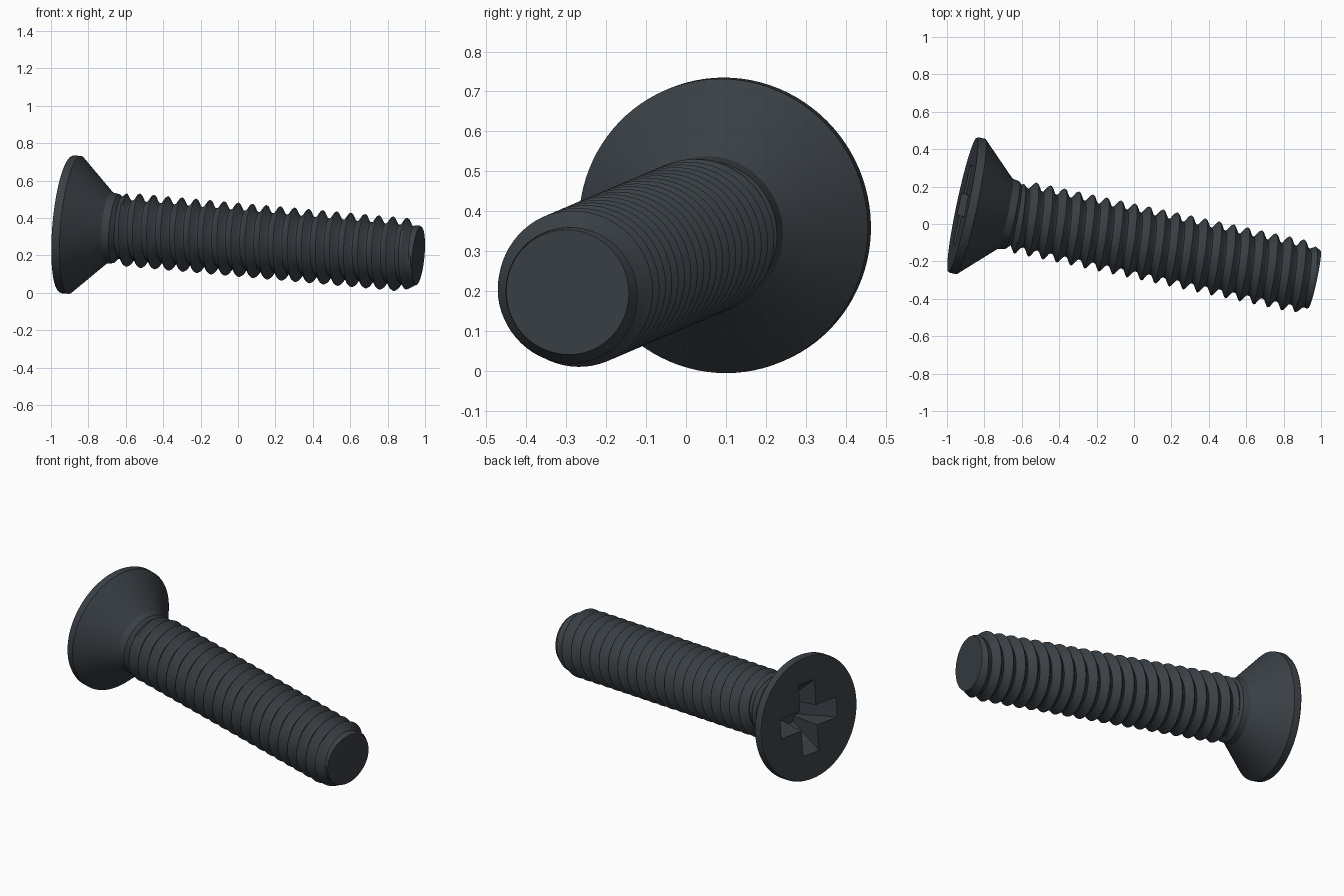
import bpy, bmesh, math
from mathutils import Matrix, Vector

if "Cube" in bpy.data.objects:
    bpy.data.objects.remove(bpy.data.objects["Cube"], do_unlink=True)

# Dark blackened steel
steel = bpy.data.materials.new("dark_steel")
steel.use_nodes = True
colour = (0.042, 0.051, 0.060, 1)
steel.diffuse_color = colour
steel.node_tree.nodes["Principled BSDF"].inputs["Base Color"].default_value = colour

# Screw frame: local z runs from the head face to the tip, local x points up
axis = Vector((0.974, -0.207, -0.088)).normalized()
up = (Vector((0, 0, 1)) - axis * axis.z).normalized()
side = axis.cross(up)
frame = Matrix((up, side, axis)).transposed().to_4x4()
frame.translation = (-0.916, 0.103, 0.367)


def finish(name, bm):
    bmesh.ops.recalc_face_normals(bm, faces=bm.faces)
    mesh = bpy.data.meshes.new(name)
    bm.to_mesh(mesh)
    bm.free()
    mesh.transform(frame)
    mesh.materials.append(steel)
    ob = bpy.data.objects.new(name, mesh)
    bpy.context.collection.objects.link(ob)
    return ob


def activate(ob):
    bpy.ops.object.select_all(action='DESELECT')
    ob.select_set(True)
    bpy.context.view_layer.objects.active = ob


def polar(r, t, z):
    return (r * math.cos(t), r * math.sin(t), z)


def lathe(name, profile, n=96):
    bm = bmesh.new()
    rings = [[bm.verts.new(polar(r, math.tau * i / n, z)) for i in range(n)] for r, z in profile]
    for a, b in zip(rings, rings[1:]):
        for i in range(n):
            k = (i + 1) % n
            bm.faces.new((a[i], a[k], b[k], b[i]))
    bm.faces.new(rings[0])
    bm.faces.new(rings[-1])
    return finish(name, bm)


def tapered_blade(name, turn):
    # One slot of the cross recess, shrinking toward the bottom
    bm = bmesh.new()
    loops = []
    for length, width, z in ((0.23, 0.062, -0.02), (0.08, 0.045, 0.18)):
        corners = ((-length, -width), (length, -width), (length, width), (-length, width))
        loops.append([bm.verts.new((x, y, z)) for x, y in corners])
    low, high = loops
    bm.faces.new(low)
    bm.faces.new(high)
    for i in range(4):
        k = (i + 1) % 4
        bm.faces.new((low[i], low[k], high[k], high[i]))
    bm.transform(Matrix.Rotation(turn, 4, 'Z'))
    ob = finish(name, bm)
    ob.hide_render = True
    return ob


# Countersunk head with a short neck
head = lathe("countersunk_head", [(0.366, 0), (0.37, 0.008), (0.37, 0.045),
                                  (0.192, 0.232), (0.185, 0.272), (0.155, 0.3)])

# Cross recess cut into the head face
for number, turn in enumerate((0, math.pi / 2)):
    blade = tapered_blade(f"recess_cutter_{number}", turn)
    cut = head.modifiers.new("recess", 'BOOLEAN')
    cut.operation = 'DIFFERENCE'
    cut.solver = 'EXACT'
    cut.object = blade
    activate(head)
    bpy.ops.object.modifier_apply(modifier=cut.name)
    bpy.data.objects.remove(blade, do_unlink=True)

# Threaded shank: one helical strip welded to itself turn by turn
PITCH, FIRST, START, END, ROOT = 0.0772, 0.307, 0.27, 1.93, 0.157
STEPS, TURNS = 64, 26
ridge = [(-0.5, 0.157), (-0.36, 0.161), (-0.1, 0.193), (0, 0.198), (0.1, 0.193), (0.36, 0.161)]

bm = bmesh.new()
rows = []
for i in range(STEPS * TURNS):
    turns = i / STEPS - 3
    row = []
    for offset, r in ridge:
        z = min(max(FIRST + (turns + offset) * PITCH, START), END)
        # Run-out under the head and chamfer at the tip
        r = min(r, ROOT + (z - START) * 0.8, ROOT + (END - z) * 0.55)
        row.append(bm.verts.new(polar(r, math.tau * (i % STEPS) / STEPS, z)))
    rows.append(row)
for i in range(STEPS * (TURNS - 1) - 1):
    a = rows[i] + [rows[i + STEPS][0]]
    b = rows[i + 1] + [rows[i + 1 + STEPS][0]]
    for j in range(len(ridge)):
        bm.faces.new((a[j], b[j], b[j + 1], a[j + 1]))
bmesh.ops.remove_doubles(bm, verts=bm.verts, dist=0.00005)
loose = [v for v in bm.verts if not v.link_faces]
bmesh.ops.delete(bm, geom=loose, context='VERTS')
bmesh.ops.holes_fill(bm, edges=[e for e in bm.edges if e.is_boundary], sides=0)
shank = finish("threaded_shank", bm)

for ob, angle in ((head, 25), (shank, 40)):
    activate(ob)
    bpy.ops.object.shade_smooth_by_angle(angle=math.radians(angle))
